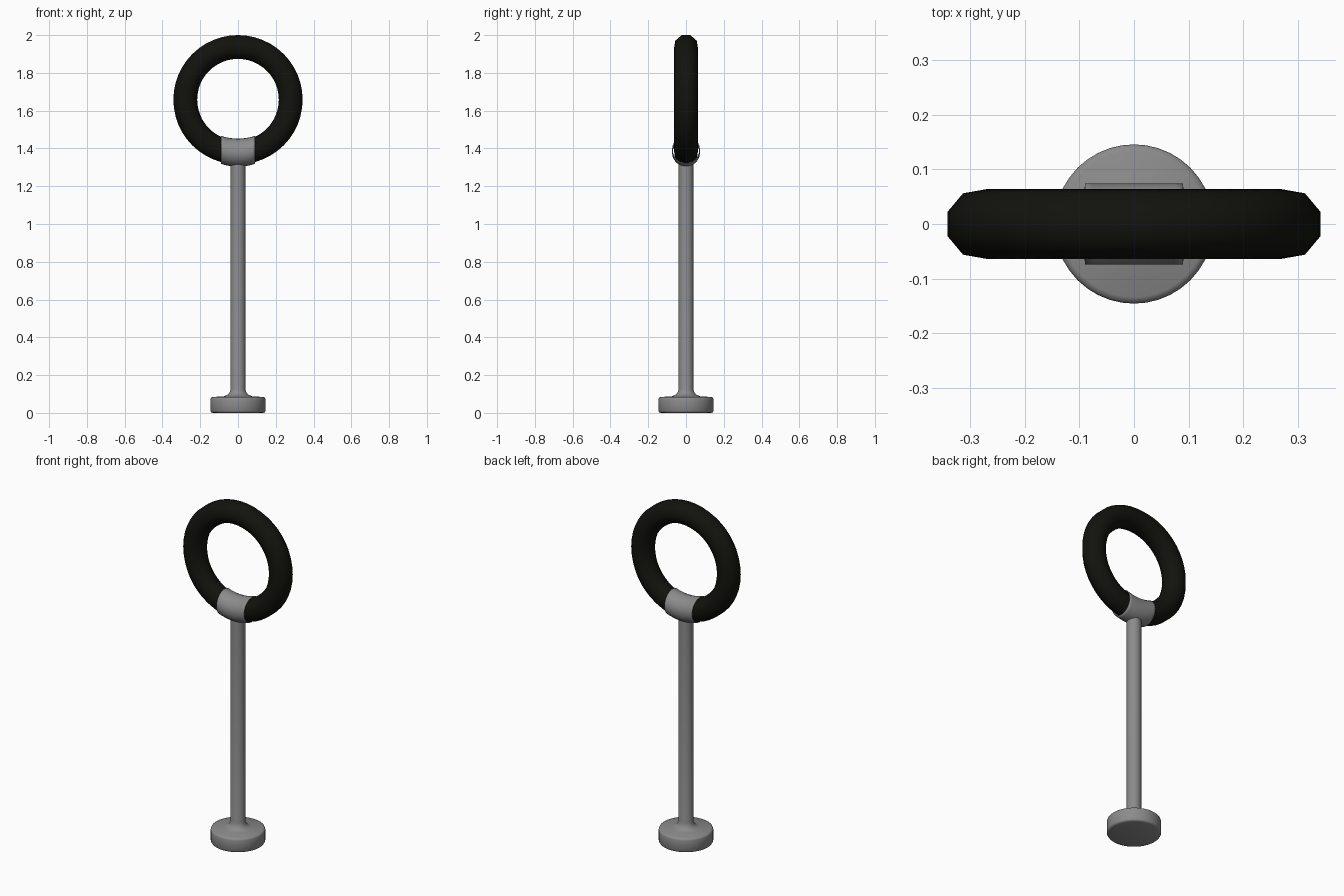
import bpy, bmesh
from math import sin, cos, pi, radians, sqrt

if "Cube" in bpy.data.objects:
    bpy.data.objects.remove(bpy.data.objects["Cube"])

RING_Z, RING_R = 1.658, 0.281


def material(name, color):
    mat = bpy.data.materials.new(name)
    mat.diffuse_color = (*color, 1)
    mat.use_nodes = True
    mat.node_tree.nodes["Principled BSDF"].inputs["Base Color"].default_value = mat.diffuse_color
    return mat


grey = material("dark_grey_metal", (0.26, 0.26, 0.26))
black = material("black_rubber", (0.006, 0.006, 0.004))


def finish(name, bm, mat, angle=40):
    bmesh.ops.recalc_face_normals(bm, faces=bm.faces)
    mesh = bpy.data.meshes.new(name)
    bm.to_mesh(mesh)
    bm.free()
    mesh.materials.append(mat)
    obj = bpy.data.objects.new(name, mesh)
    bpy.context.collection.objects.link(obj)
    bpy.ops.object.select_all(action='DESELECT')
    obj.select_set(True)
    bpy.context.view_layer.objects.active = obj
    bpy.ops.object.shade_smooth_by_angle(angle=radians(angle))
    return obj


def loft(bm, sections, closed=False):
    """Skin a list of closed point loops."""
    loops = [[bm.verts.new(p) for p in s] for s in sections]
    pairs = list(zip(loops, loops[1:]))
    if closed:
        pairs.append((loops[-1], loops[0]))
    for a, b in pairs:
        n = len(a)
        for i in range(n):
            j = (i + 1) % n
            bm.faces.new((a[i], a[j], b[j], b[i]))
    return loops


def lathe(name, profile, sides, mat):
    bm = bmesh.new()
    loops = loft(bm, [[(r * cos(2 * pi * i / sides), r * sin(2 * pi * i / sides), z)
                       for i in range(sides)] for r, z in profile])
    bm.faces.new(loops[0])
    bm.faces.new(loops[-1])
    return finish(name, bm, mat, 50)


# Round foot with a soft rim and a fillet flowing up into the post
lathe("base_and_post", [(0.134, 0), (0.142, 0.003), (0.146, 0.010), (0.146, 0.072),
                        (0.143, 0.080), (0.134, 0.084), (0.075, 0.088), (0.056, 0.095),
                        (0.045, 0.107), (0.039, 0.125), (0.039, 1.325)], 40, grey)

# Dark upright ring with a nine-sided tube
bm = bmesh.new()
sections = []
for k in range(48):
    t = 2 * pi * k / 48
    loop = []
    for i in range(9):
        a = radians(20 + 40 * i)
        r = RING_R + 0.065 * cos(a)
        loop.append((r * cos(t), 0.065 * sin(a), RING_Z + r * sin(t)))
    sections.append(loop)
loft(bm, sections, closed=True)
finish("ring", bm, black, 60)

# Curved sleeve that holds the ring, with straight upright ends
bm = bmesh.new()
sections = []
for k in range(13):
    x = -0.09 + 0.18 * k / 12
    cz = RING_Z + 0.001 - sqrt(RING_R ** 2 - x ** 2)
    sections.append([(x, 0.074 * cos(2 * pi * i / 24), cz + 0.074 * sin(2 * pi * i / 24))
                     for i in range(24)])
loft(bm, sections)
sleeve = finish("sleeve", bm, grey)
shell = sleeve.modifiers.new("shell", 'SOLIDIFY')
shell.thickness = 0.004
shell.offset = -1
